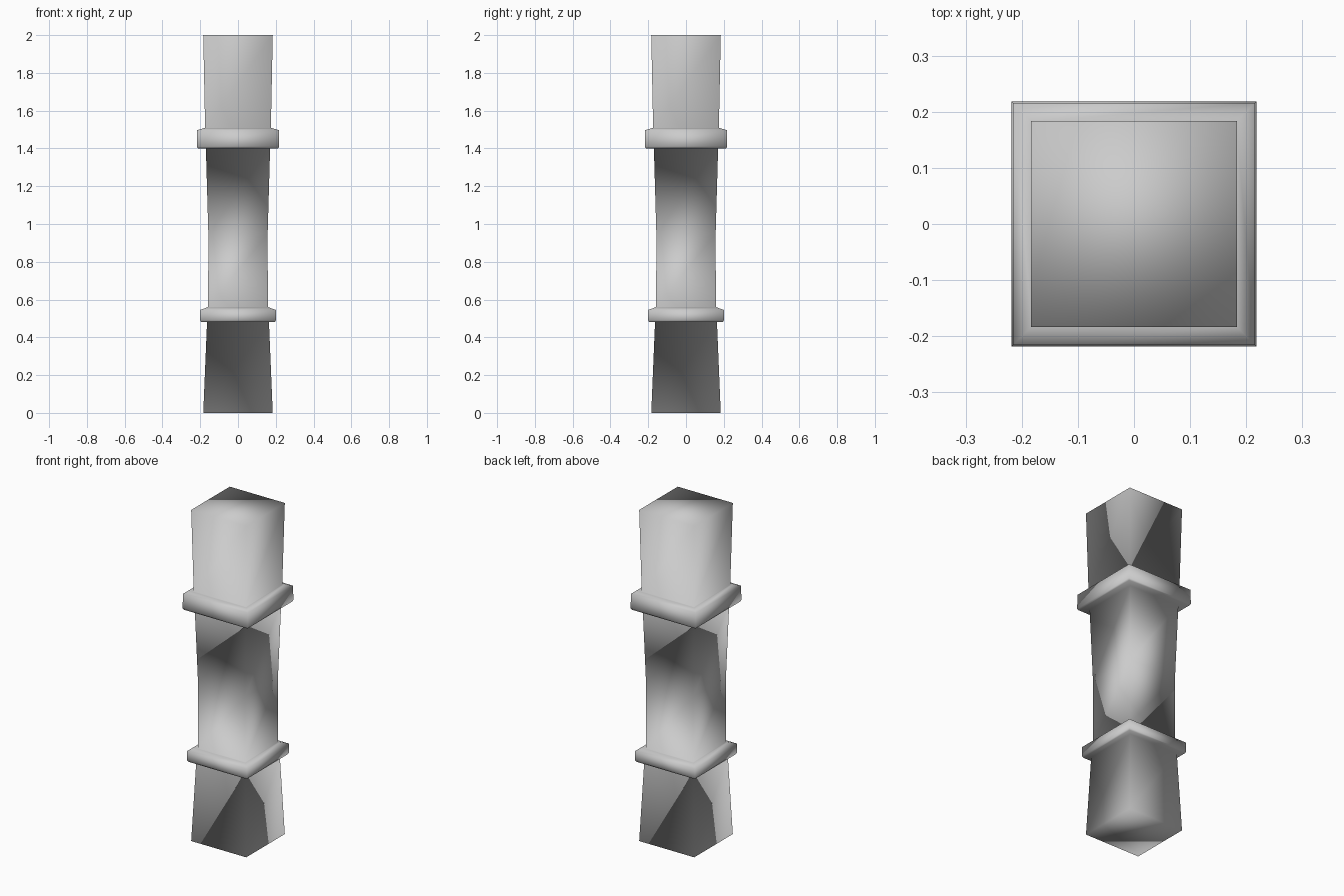
import bpy, bmesh

if "Cube" in bpy.data.objects:
    bpy.data.objects.remove(bpy.data.objects["Cube"])

# square profile of the pillar: (half width, height)
PROFILE = [
    (0.184, 0.0), (0.164, 0.48),                                   # base
    (0.195, 0.48), (0.20, 0.49), (0.20, 0.545), (0.165, 0.558),    # lower band
    (0.158, 0.56), (0.157, 0.95), (0.17, 1.40),                    # shaft
    (0.212, 1.40), (0.218, 1.41), (0.216, 1.497), (0.182, 1.507),  # upper band
    (0.174, 1.508), (0.184, 2.0),                                  # top block
]


def loft_square(name, profile):
    bm = bmesh.new()
    rings = [[bm.verts.new((x * w, y * w, z))
              for x, y in ((-1, -1), (1, -1), (1, 1), (-1, 1))]
             for w, z in profile]
    for a, b in zip(rings, rings[1:]):
        for i in range(4):
            j = (i + 1) % 4
            bm.faces.new((a[i], a[j], b[j], b[i]))
    bm.faces.new(rings[0][::-1])
    bm.faces.new(rings[-1])
    # soft shading flows over the corners
    for f in bm.faces:
        f.smooth = True
    bmesh.ops.recalc_face_normals(bm, faces=bm.faces)
    mesh = bpy.data.meshes.new(name)
    bm.to_mesh(mesh)
    bm.free()
    obj = bpy.data.objects.new(name, mesh)
    bpy.context.collection.objects.link(obj)
    return obj


loft_square("square_pillar", PROFILE)
